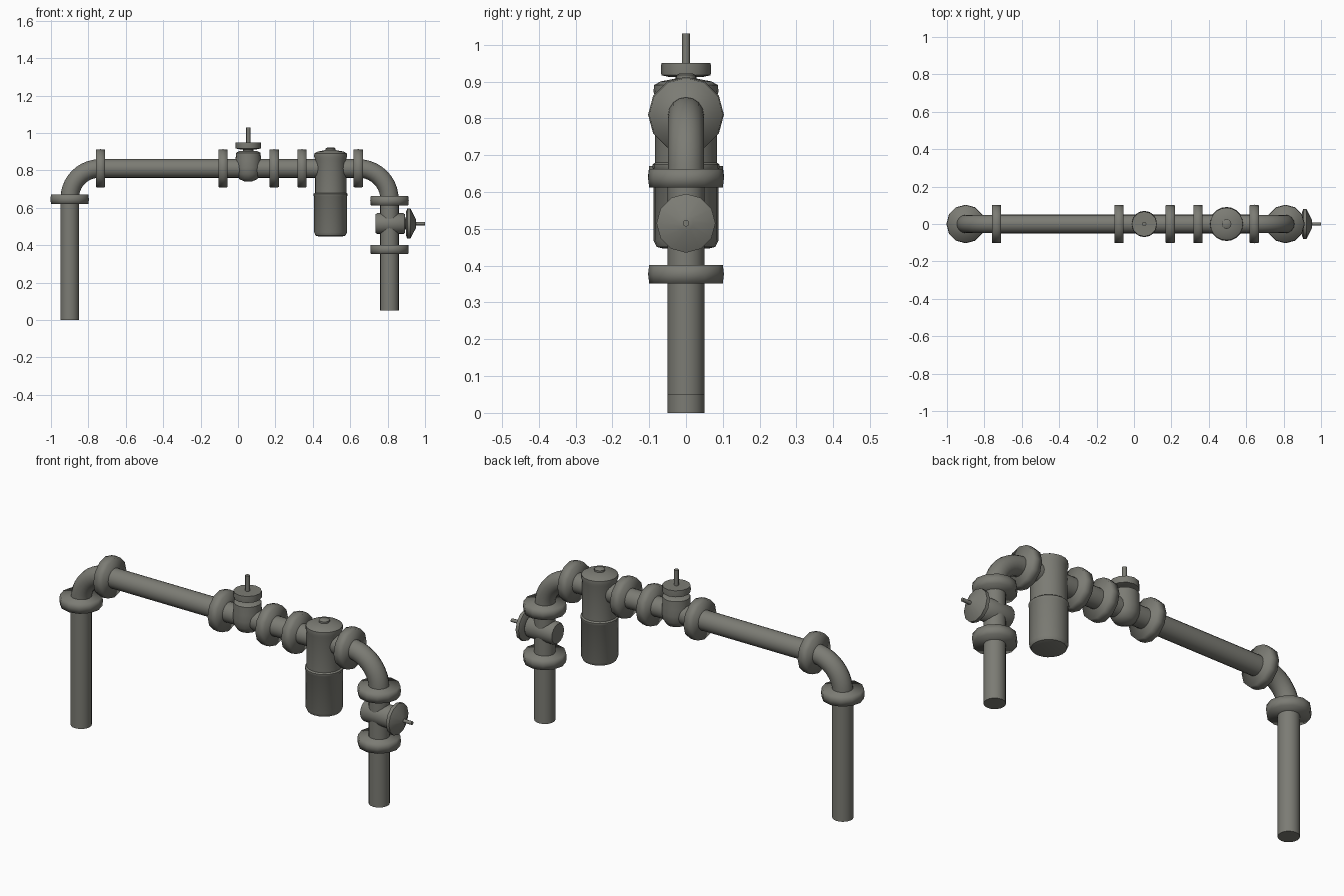
import bpy, bmesh, math
from mathutils import Matrix, Vector

if "Cube" in bpy.data.objects:
    bpy.data.objects.remove(bpy.data.objects["Cube"])

mat = bpy.data.materials.new("pipe grey")
mat.diffuse_color = (0.20, 0.20, 0.175, 1)
mat.use_nodes = True
mat.node_tree.nodes["Principled BSDF"].inputs["Base Color"].default_value = mat.diffuse_color


def finish(name, bm, angle):
    bmesh.ops.recalc_face_normals(bm, faces=bm.faces)
    me = bpy.data.meshes.new(name)
    bm.to_mesh(me)
    bm.free()
    me.materials.append(mat)
    ob = bpy.data.objects.new(name, me)
    bpy.context.collection.objects.link(ob)
    bpy.ops.object.select_all(action='DESELECT')
    ob.select_set(True)
    bpy.context.view_layer.objects.active = ob
    bpy.ops.object.shade_smooth_by_angle(angle=math.radians(angle))
    return ob


def skin(name, rings, angle=45):
    """Join rings of points and cap both ends."""
    bm = bmesh.new()
    vs = [[bm.verts.new(p) for p in r] for r in rings]
    n = len(vs[0])
    for a, b in zip(vs, vs[1:]):
        for i in range(n):
            j = (i + 1) % n
            bm.faces.new((a[i], a[j], b[j], b[i]))
    bm.faces.new(vs[0])
    bm.faces.new(vs[-1])
    return finish(name, bm, angle)


def lathe(name, origin, axis, profile, n=16, angle=45):
    """Turn (radius, distance along axis) points about an axis."""
    rot = Matrix() if axis == 'Z' else Matrix.Rotation(math.pi / 2, 4, 'Y')
    o = Vector(origin)
    rings = [[o + rot @ Vector((r * math.cos(2 * math.pi * i / n),
                                r * math.sin(2 * math.pi * i / n), d))
              for i in range(n)] for r, d in profile]
    return skin(name, rings, angle)


def pipe(name, origin, axis, length, r=0.05):
    lathe(name, origin, axis, [(r, 0), (r, length)], 20)


def flange(name, origin, axis):
    lathe(name, origin, axis, [(0.1, -0.025), (0.103, 0), (0.1, 0.025)], 12, 100)


def elbow(name, cx, cz, R, side):
    rings = []
    for k in range(11):
        a = math.pi / 2 * k / 10
        d = Vector((side * math.cos(a), 0, math.sin(a)))
        c = Vector((cx, 0, cz)) + d * R
        rings.append([c + d * (0.049 * math.cos(t)) + Vector((0, 0.049 * math.sin(t), 0))
                      for t in [2 * math.pi * i / 16 for i in range(16)]])
    skin(name, rings)


# pipe runs
H = 0.81
pipe("left_riser", (-0.9, 0, 0), 'Z', 0.65)
pipe("long_pipe", (-0.74, 0, H), 'X', 0.66)
pipe("valve_pipe", (-0.08, 0, H), 'X', 0.27)
pipe("filter_inlet", (0.19, 0, H), 'X', 0.30)
pipe("filter_outlet", (0.495, 0, H), 'X', 0.15)
pipe("outlet_valve_pipe", (0.81, 0, 0.37), 'Z', 0.27)
pipe("outlet_pipe", (0.81, 0, 0.05), 'Z', 0.33)

# elbows
elbow("left_elbow", -0.74, 0.65, 0.16, -1)
elbow("right_elbow", 0.645, 0.645, 0.165, 1)

# flanges
for i, x in enumerate((-0.735, -0.08, 0.193, 0.342, 0.643)):
    flange(f"pipe_flange_{i + 1}", (x, 0, H), 'X')
for i, (x, z) in enumerate(((-0.9, 0.645), (0.81, 0.637), (0.81, 0.377))):
    flange(f"riser_flange_{i + 1}", (x, 0, z), 'Z')

# upper valve: rounded body, neck, handwheel, stem
lathe("valve_body", (0.055, 0, 0), 'Z',
      [(0.02, 0.74), (0.048, 0.753), (0.065, 0.78), (0.07, 0.815),
       (0.068, 0.85), (0.066, 0.893), (0.05, 0.902), (0.03, 0.902)], 16)
lathe("valve_neck", (0.055, 0, 0), 'Z', [(0.028, 0.89), (0.028, 0.925)], 12)
lathe("valve_wheel", (0.055, 0, 0), 'Z',
      [(0.045, 0.912), (0.067, 0.917), (0.068, 0.932), (0.067, 0.95)], 12, 60)
lathe("valve_stem", (0.055, 0, 0), 'Z', [(0.011, 0.93), (0.011, 1.03)], 10)

# filter: head, cap knob, bowl
lathe("filter_head", (0.495, 0, 0), 'Z',
      [(0.084, 0.66), (0.084, 0.86), (0.088, 0.872), (0.087, 0.89),
       (0.07, 0.9), (0.028, 0.908)], 20)
lathe("filter_cap_knob", (0.495, 0, 0), 'Z', [(0.026, 0.9), (0.026, 0.917), (0.018, 0.922)], 12)
lathe("filter_bowl", (0.495, 0, 0), 'Z',
      [(0.06, 0.446), (0.08, 0.451), (0.088, 0.468), (0.088, 0.66),
       (0.091, 0.664), (0.091, 0.674), (0.084, 0.68)], 20)

# outlet valve facing right: body, dished wheel, stem
lathe("outlet_valve_body", (0, 0, 0.515), 'X',
      [(0.05, 0.735), (0.056, 0.745), (0.056, 0.885), (0.05, 0.892), (0.03, 0.895)], 16)
lathe("outlet_valve_neck", (0, 0, 0.515), 'X', [(0.028, 0.88), (0.028, 0.915)], 12)
lathe("outlet_valve_wheel", (0, 0, 0.515), 'X',
      [(0.06, 0.897), (0.08, 0.905), (0.08, 0.922), (0.02, 0.953)], 12, 60)
lathe("outlet_valve_stem", (0, 0, 0.515), 'X', [(0.009, 0.93), (0.009, 1.0)], 10)
